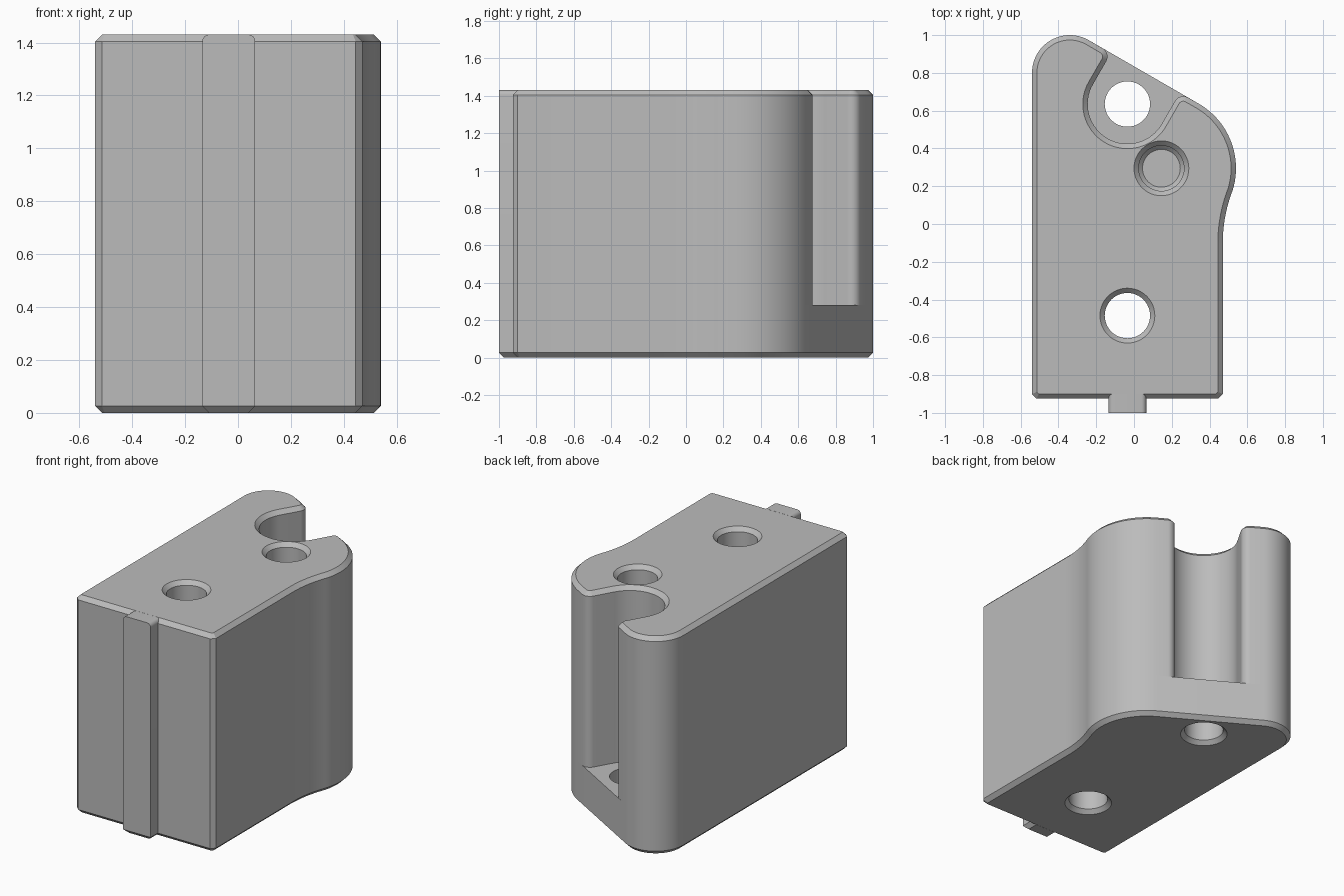
import bpy, bmesh
from math import cos, sin, radians
from mathutils import Vector

cube = bpy.data.objects.get("Cube")
if cube:
    bpy.data.objects.remove(cube)

HEIGHT, FLOOR, CH = 1.43, 0.28, 0.026
SLOT = Vector((-0.035, 0.635))
BLIND = Vector((0.145, 0.295))
FRONT_HOLE = Vector((-0.035, -0.485))

grey = bpy.data.materials.new("plain grey")
grey.use_nodes = True
grey.diffuse_color = (0.5, 0.5, 0.5, 1)
grey.node_tree.nodes["Principled BSDF"].inputs["Base Color"].default_value = (0.5, 0.5, 0.5, 1)


def arc(centre, r, start, end, steps):
    angles = [radians(start + (end - start) * i / steps) for i in range(steps + 1)]
    return [Vector((centre[0] + r * cos(a), centre[1] + r * sin(a))) for a in angles]


def inset(points, d):
    """Move a counter-clockwise outline inwards by d with mitred corners."""
    out = []
    for i, p in enumerate(points):
        a = (p - points[i - 1]).normalized()
        b = (points[(i + 1) % len(points)] - p).normalized()
        na, nb = Vector((-a.y, a.x)), Vector((-b.y, b.x))
        out.append(p + (na + nb) * d / (1 + na.dot(nb)))
    return out


def loft(name, rings):
    """Closed solid through rings given as (outline, z)."""
    bm = bmesh.new()
    loops = [[bm.verts.new((p.x, p.y, z)) for p in pts] for pts, z in rings]
    for low, high in zip(loops, loops[1:]):
        for i in range(len(low)):
            bm.faces.new((low[i - 1], low[i], high[i], high[i - 1]))
    bm.faces.new(loops[0][::-1])
    bm.faces.new(loops[-1])
    return finish(name, bm)


def finish(name, bm):
    bmesh.ops.recalc_face_normals(bm, faces=bm.faces)
    mesh = bpy.data.meshes.new(name)
    bm.to_mesh(mesh)
    bm.free()
    mesh.materials.append(grey)
    ob = bpy.data.objects.new(name, mesh)
    bpy.context.collection.objects.link(ob)
    return ob


def drill(name, centre, profile):
    """Round cutter from (radius, z) pairs."""
    ob = loft(name, [(arc(centre, r, 0, 352.5, 47), z) for r, z in profile])
    ob.hide_render = True
    return ob


def activate(ob):
    bpy.ops.object.select_all(action='DESELECT')
    ob.select_set(True)
    bpy.context.view_layer.objects.active = ob


def cut(ob, cutters):
    activate(ob)
    for c in cutters:
        mod = ob.modifiers.new("hole", 'BOOLEAN')
        mod.operation, mod.solver, mod.object = 'DIFFERENCE', 'EXACT', c
        bpy.ops.object.modifier_apply(modifier=mod.name)


# Outline halves, either side of the slanted back face
right_half = [Vector((-0.515, -0.925)), Vector((0.445, -0.925)), Vector((0.47, -0.90))]
right_half += arc((1.237, -0.10), 0.767, 180, 160, 10)
right_half += arc(BLIND, 0.395, -20, 60, 24)[1:]
left_half = arc((-0.34, 0.80), 0.20, 60, 180, 24) + [Vector((-0.54, -0.90))]

# Rounded-lip slot that opens through the slanted back face
across, outward = Vector((0.866, -0.5)), Vector((0.5, 0.866))
lip_r, slot_r = 0.05, 0.21
lip = across * (slot_r + lip_r) + outward * 0.14
mirror_lip = lip - 2 * across * (slot_r + lip_r)
slot = arc(SLOT + lip, lip_r, 60, 150, 8)
slot += arc(SLOT, slot_r, -30, -210, 32)
slot += arc(SLOT + mirror_lip, lip_r, -30, 60, 8)

base_outline = right_half + left_half
upper_outline = right_half + slot + left_half

# Body
base = loft("lower_block", [(inset(base_outline, CH), 0), (base_outline, CH),
                            (base_outline, FLOOR)])
upper = loft("slotted_upper_block", [(upper_outline, FLOOR), (upper_outline, HEIGHT - CH),
                                     (inset(upper_outline, CH), HEIGHT)])

# Holes with countersunk rims
R, RIM, OVER = 0.12, 0.155, 0.01
through = drill("through_hole_cutter", FRONT_HOLE,
                [(RIM, -OVER), (R, CH), (R, HEIGHT - CH), (RIM, HEIGHT + OVER)])
slot_hole = drill("slot_hole_cutter", SLOT, [(RIM, -OVER), (R, CH), (R, FLOOR + 0.1)])
blind = drill("blind_hole_cutter", BLIND,
              [(0.10, FLOOR + 0.02), (R, FLOOR + 0.04), (R, HEIGHT - CH), (RIM, HEIGHT + OVER)])
cut(base, [through, slot_hole])
cut(upper, [through, blind])
for cutter in (through, slot_hole, blind):
    bpy.data.objects.remove(cutter)

# Front locating rib: rounded top edges, chamfered foot
x0, x1 = -0.135, 0.065
section = [Vector((x0, CH)), Vector((x0 + CH, 0)), Vector((x1 - CH, 0)), Vector((x1, CH))]
section += arc((x1 - CH, HEIGHT - CH), CH, 0, 90, 6)
section += arc((x0 + CH, HEIGHT - CH), CH, 90, 180, 6)
bm = bmesh.new()
front, back = [[bm.verts.new((p.x, y, p.y)) for p in section] for y in (-1.0, -0.9)]
for i in range(len(section)):
    bm.faces.new((front[i - 1], front[i], back[i], back[i - 1]))
bm.faces.new(front)
bm.faces.new(back)
foot = [v for v in bm.verts if v.co.z < CH * 2]
bmesh.ops.bisect_plane(bm, geom=bm.verts[:] + bm.edges[:] + bm.faces[:],
                       plane_co=(0, -1, CH), plane_no=(0, -1, -1), clear_outer=True)
bmesh.ops.holes_fill(bm, edges=[e for e in bm.edges if e.is_boundary], sides=0)
rib = finish("front_rib", bm)

for ob in (base, upper, rib):
    activate(ob)
    bpy.ops.object.shade_smooth_by_angle(angle=radians(25))
